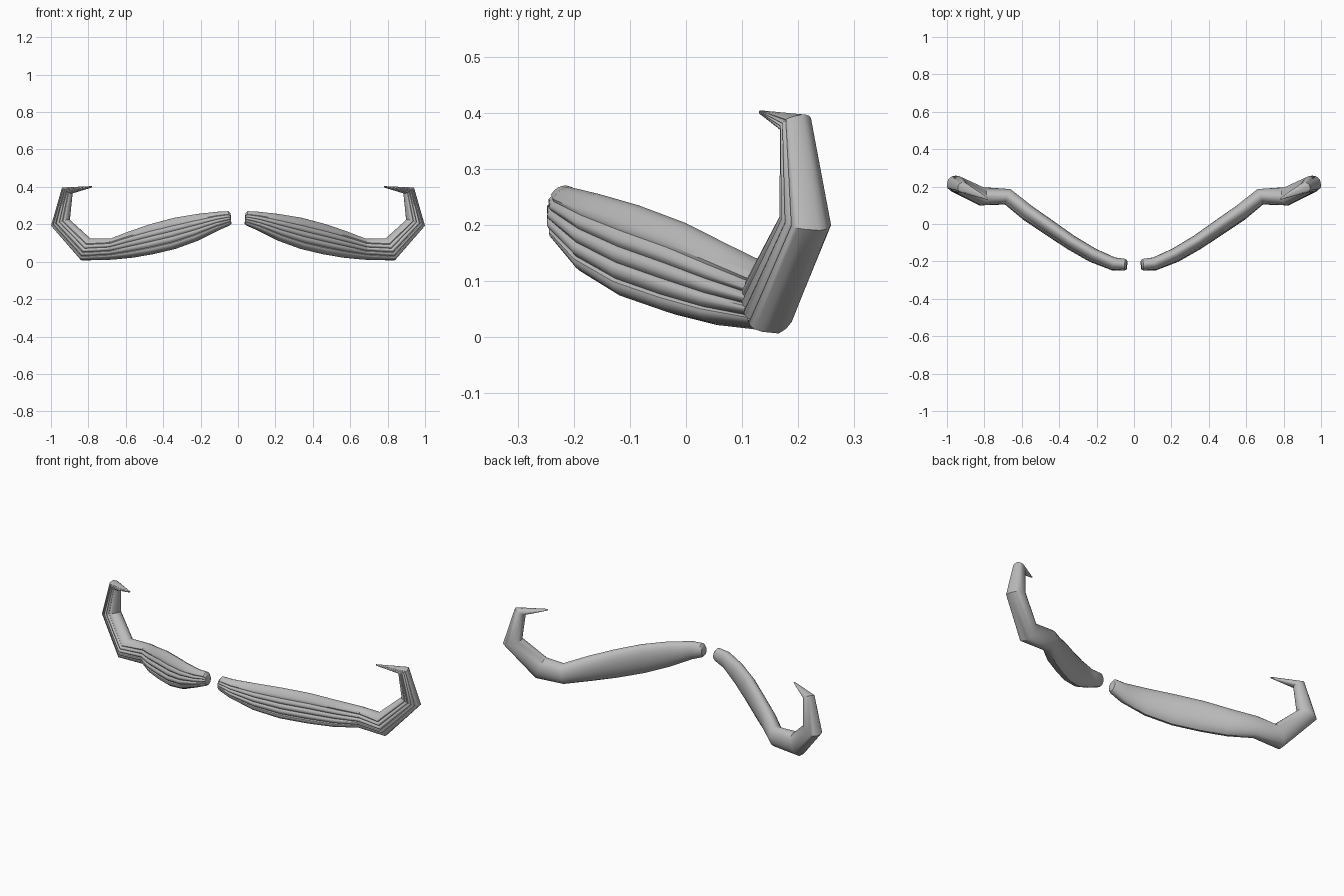
import bpy, bmesh, math
from mathutils import Vector

if "Cube" in bpy.data.objects:
    bpy.data.objects.remove(bpy.data.objects["Cube"])

grey = bpy.data.materials.new("grey")
grey.diffuse_color = (0.5, 0.5, 0.5, 1)
grey.use_nodes = True
grey.node_tree.nodes["Principled BSDF"].inputs["Base Color"].default_value = grey.diffuse_color

# upper/inner edge (x, y, z), lower/outer edge (x, y, z), thickness
STATIONS = [
    ((0.04, -0.215, 0.258), (0.036, -0.220, 0.202), 0.050),
    ((0.05, -0.212, 0.270), (0.045, -0.222, 0.193), 0.062),
    ((0.11, -0.205, 0.267), (0.11, -0.222, 0.165), 0.070),
    ((0.22, -0.155, 0.255), (0.22, -0.180, 0.110), 0.075),
    ((0.34, -0.085, 0.235), (0.34, -0.110, 0.066), 0.078),
    ((0.46, 0.000, 0.203), (0.46, -0.030, 0.038), 0.082),
    ((0.57, 0.075, 0.165), (0.57, 0.045, 0.020), 0.085),
    ((0.675, 0.155, 0.125), (0.675, 0.135, 0.010), 0.088),
    ((0.79, 0.145, 0.125), (0.84, 0.150, 0.004), 0.100),
    ((0.90, 0.200, 0.225), (1.00, 0.225, 0.190), 0.092),
    ((0.885, 0.190, 0.365), (0.942, 0.200, 0.396), 0.058),
    ((0.785, 0.134, 0.396), (0.780, 0.134, 0.404), 0.010),
]


def section():
    """(across, depth) points: round back, smooth upper front, four strands below."""
    pts = [(math.cos(a), -math.sin(a))
           for a in (math.pi * i / 10 for i in range(10))]
    lo, hi, strands, steps = -0.92, 0.42, 4, 5
    for s in range(strands):
        for k in range(steps):
            u = k / steps
            t = lo + (hi - lo) * (s + u) / strands
            pts.append((t, math.sqrt(1 - t * t) * 0.82
                        + 0.2 * math.sqrt(math.sin(math.pi * u)) - 0.03))
    for t in (hi, 0.5, 0.62, 0.75, 0.87, 0.96):
        pts.append((t, math.sqrt(1 - t * t) * (0.87 if t == hi else 0.98)))
    return pts


def strand_half(name, side):
    """Loft the section through the stations, mirrored by side."""
    bm = bmesh.new()
    mids = [(Vector(a) + Vector(b)) / 2 for a, b, _ in STATIONS]
    prof, rings = section(), []
    for i, (a, b, thick) in enumerate(STATIONS):
        w = (Vector(a) - Vector(b)) / 2
        fwd = (mids[min(i + 1, len(mids) - 1)] - mids[i]).normalized()
        back = (mids[i] - mids[max(i - 1, 0)]).normalized()
        n = (fwd + back).cross(w).normalized() * thick / 2
        ring = []
        for u, v in prof:
            p = mids[i] + w * u + n * v
            ring.append(bm.verts.new((p.x * side, p.y, p.z)))
        rings.append(ring)
    m = len(prof)
    for r0, r1 in zip(rings, rings[1:]):
        for k in range(m):
            bm.faces.new((r0[k], r0[(k + 1) % m], r1[(k + 1) % m], r1[k]))
    bm.faces.new(rings[0])
    bm.faces.new(rings[-1])
    bmesh.ops.recalc_face_normals(bm, faces=bm.faces)
    me = bpy.data.meshes.new(name)
    bm.to_mesh(me)
    bm.free()
    me.materials.append(grey)
    ob = bpy.data.objects.new(name, me)
    bpy.context.collection.objects.link(ob)
    bpy.ops.object.select_all(action='DESELECT')
    ob.select_set(True)
    bpy.context.view_layer.objects.active = ob
    bpy.ops.object.shade_smooth_by_angle(angle=math.radians(40))


strand_half("right_curl", 1)
strand_half("left_curl", -1)
